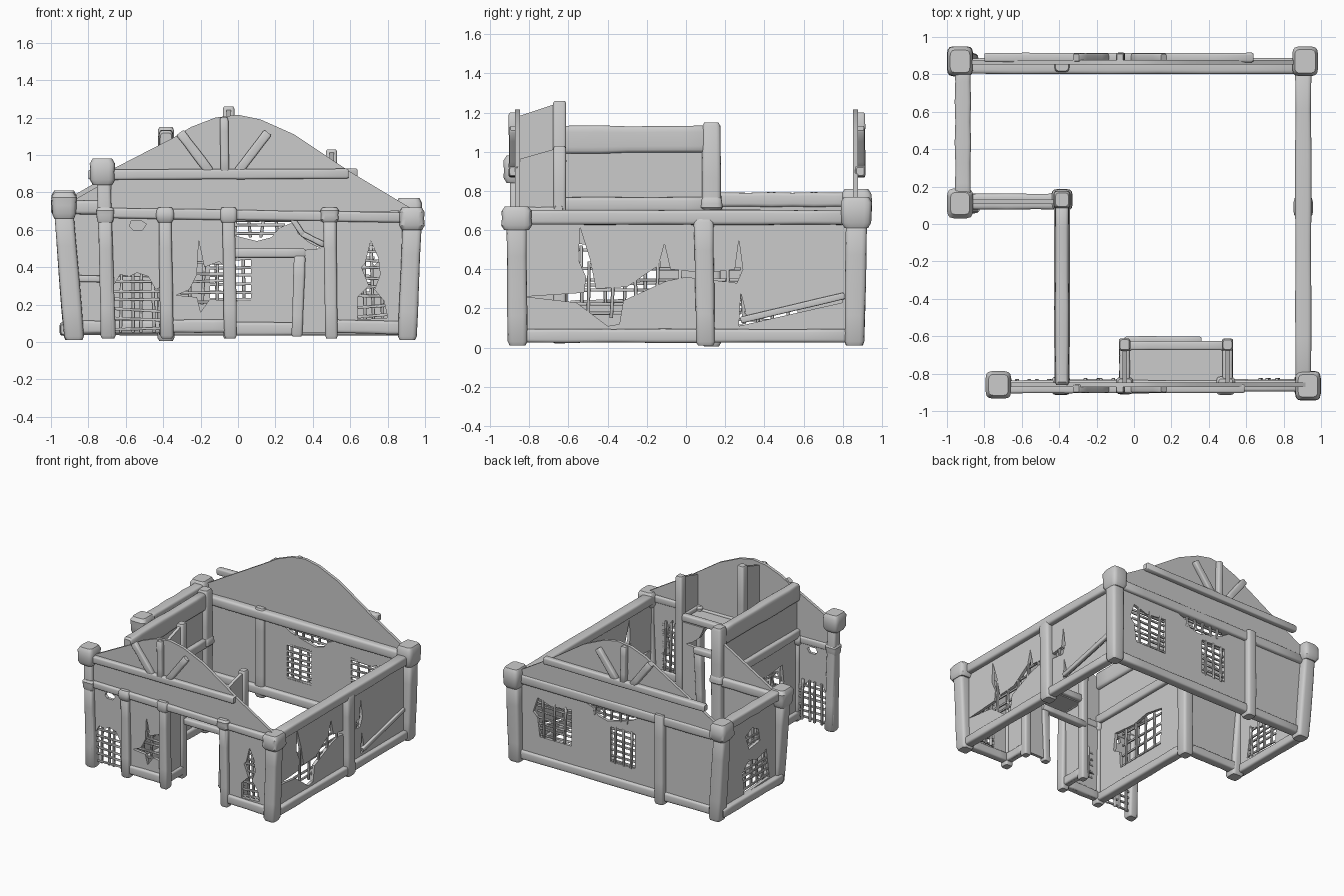
import bpy, bmesh, math, random
from mathutils import Vector, Matrix

if "Cube" in bpy.data.objects:
    bpy.data.objects.remove(bpy.data.objects["Cube"])
random.seed(4)


def finish(name, bm):
    me = bpy.data.meshes.new(name)
    bmesh.ops.recalc_face_normals(bm, faces=bm.faces)
    bm.to_mesh(me)
    bm.free()
    ob = bpy.data.objects.new(name, me)
    bpy.context.collection.objects.link(ob)
    bpy.ops.object.select_all(action='DESELECT')
    ob.select_set(True)
    bpy.context.view_layer.objects.active = ob
    bpy.ops.object.shade_smooth_by_angle(angle=math.radians(40))
    return ob


def add_timber(bm, a, b, w, h, taper=1.0, n=4, sides=16, wob=0.05):
    """Rounded, slightly wobbly timber from a to b; w is across, h the other way."""
    a, b = Vector(a), Vector(b)
    d = (b - a).normalized()
    if abs(d.z) > 0.9:
        s, u = Vector((1, 0, 0)), Vector((0, 1, 0))
    else:
        s = d.cross(Vector((0, 0, 1))).normalized()
        u = s.cross(d)
    e = min(0.2 * min(w, h) / (b - a).length, 0.2)
    stops = [(0, 0.8), (e, 1)] + [(i / n, 1) for i in range(1, n)] + [(1 - e, 1), (1, 0.8)]
    rings = []
    for t, f in stops:
        k = f * (1 + (taper - 1) * t) * random.uniform(1 - wob, 1 + wob)
        c = a.lerp(b, t)
        ring = []
        for j in range(sides):
            g = 2 * math.pi * (j + 0.5) / sides
            x = math.copysign(abs(math.cos(g)) ** 0.4, math.cos(g)) * w / 2 * k
            y = math.copysign(abs(math.sin(g)) ** 0.4, math.sin(g)) * h / 2 * k
            ring.append(bm.verts.new(c + s * x + u * y))
        rings.append(ring)
    for p, q in zip(rings, rings[1:]):
        for j in range(sides):
            bm.faces.new((p[j], p[(j + 1) % sides], q[(j + 1) % sides], q[j]))
    bm.faces.new(rings[0])
    bm.faces.new(rings[-1])


def timber(name, a, b, w, h, **kw):
    bm = bmesh.new()
    add_timber(bm, a, b, w, h, **kw)
    return finish(name, bm)


def at(axis, pos, u, z):
    """Point on a wall: axis 'y' walls run along x, axis 'x' walls run along y."""
    return (u, pos, z) if axis == 'y' else (pos, u, z)


def panel(name, axis, pos, outer, holes=(), thick=0.024):
    """Plaster sheet with ragged openings, from a filled outline."""
    cu = bpy.data.curves.new(name, 'CURVE')
    cu.dimensions, cu.fill_mode, cu.extrude = '2D', 'BOTH', thick / 2
    for pts in [outer, *holes]:
        sp = cu.splines.new('POLY')
        sp.points.add(len(pts) - 1)
        for p, (u, z) in zip(sp.points, pts):
            p.co = (u, z, 0, 1)
        sp.use_cyclic_u = True
    tmp = bpy.data.objects.new("outline", cu)
    bpy.context.collection.objects.link(tmp)
    bpy.context.view_layer.update()
    bm = bmesh.new()
    bm.from_mesh(tmp.evaluated_get(bpy.context.evaluated_depsgraph_get()).to_mesh())
    bpy.data.objects.remove(tmp)
    for v in bm.verts:
        u, z, t = v.co
        v.co = at(axis, pos + t, u, z)
    bmesh.ops.remove_doubles(bm, verts=bm.verts, dist=1e-5)
    return finish(name, bm)


def rect(u0, u1, z0, z1):
    return [(u0, z0), (u1, z0), (u1, z1), (u0, z1)]


def lattice(name, axis, pos, u0, u1, z0, z1, step=0.05, posts=3):
    """Thin laths showing in the broken openings."""
    bm = bmesh.new()
    r = lambda k: random.uniform(-k, k)
    for i in range(int((z1 - z0) / step) + 1):
        z = z0 + i * step
        add_timber(bm, at(axis, pos, u0 - 0.01, z + r(.01)), at(axis, pos, u1 + 0.01, z + r(.01)),
                   0.014, 0.016, n=2, sides=8)
    for i in range(posts):
        u = u0 + (u1 - u0) * (i + 0.5) / posts
        add_timber(bm, at(axis, pos + 0.012, u + r(.01), z0 - 0.02),
                   at(axis, pos + 0.012, u + r(.01), z1 + 0.02), 0.018, 0.018, n=2, sides=8)
    finish(name, bm)


# Corner posts with swollen caps: base xy, top xy, cap range
for name, (bx, by), (tx, ty), z0, z1 in [
        ("front_right_post", (.905, -.86), (.93, -.865), .60, .72),
        ("back_right_post", (.905, .86), (.915, .87), .61, .77),
        ("back_left_post", (-.88, .86), (-.93, .87), .67, .81),
        ("inner_left_post", (-.875, .11), (-.93, .11), .66, .80)]:
    timber(name, (bx, by, 0.01), (tx, ty, z0 + .02), .105, .105)
    timber(name + "_cap", (tx, ty, z0), (tx, ty, z1), .135, .155, n=2)
timber("front_left_post", (-.69, -.86, .02), (-.72, -.86, .9), .075, .08)
timber("front_left_post_cap", (-.725, -.86, .84), (-.725, -.86, .98), .135, .145, n=2)
timber("yard_corner_post", (-.385, .13, .005), (-.385, .13, 1.15), .09, .095)
timber("yard_corner_band", (-.385, .13, .70), (-.385, .13, .77), .11, .11, n=2)

# Front posts with small caps
for i, x in enumerate((-.71, -.39, -.05, .49)):
    timber(f"front_stud_{i}", (x + .01, -.865, .02), (x, -.865, .66), .07, .075)
    timber(f"front_stud_cap_{i}", (x, -.865, .64), (x, -.865, .72), .095, .095, n=2)
timber("right_stud", (.905, .10, .01), (.905, .09, .66), .10, .10)
timber("back_stud", (-.385, .86, .01), (-.385, .86, .73), .085, .10)

# Top and bottom rails of every wall: axis, position, ends, bottom z, top z
for name, ax, p, u0, u1, zb, zt in [
        ("back_wall", 'y', .845, -.9, .9, .07, .68),
        ("right_wall", 'x', .905, -.86, .86, .06, .665),
        ("left_wall", 'x', -.915, .11, .87, .07, .755),
        ("yard_back_wall", 'y', .12, -.9, -.39, .08, .72),
        ("yard_side_wall", 'x', -.385, -.86, .13, .07, .73)]:
    timber(name + "_top_rail", at(ax, p, u0, zt), at(ax, p, u1, zt), .085, .075, n=7)
    timber(name + "_sill", at(ax, p, u0, zb), at(ax, p, u1, zb), .075, .07, n=7)
timber("front_top_rail", (-.72, -.865, .69), (.93, -.865, .665), .06, .055, n=7)
timber("front_sill_left", (-.38, -.86, .085), (-.05, -.86, .085), .06, .07)
timber("front_sill_right", (.49, -.86, .085), (.9, -.86, .075), .06, .07)
timber("yard_back_middle_rail", (-.88, .10, .34), (-.40, .10, .33), .04, .035)

# Broken plaster of the front wall
panel("front_wall_stub", 'y', -.855, [(-.71, .30), (-.66, .31), (-.63, .36), (-.58, .35), (-.54, .37),
      (-.48, .35), (-.44, .28), (-.40, .30), (-.38, .68), (-.71, .68)],
      [[(-.58, .62), (-.56, .60), (-.51, .60), (-.49, .63), (-.52, .65), (-.57, .65)]])
panel("front_wall_middle", 'y', -.855, rect(-.39, -.05, .05, .68),
      [[(-.33, .25), (-.26, .28), (-.22, .36), (-.21, .54), (-.18, .40), (-.10, .43), (-.07, .40),
        (-.07, .22), (-.15, .23), (-.20, .16), (-.22, .24)]])
panel("front_wall_right", 'y', -.855, rect(.49, .92, .05, .67),
      [[(.64, .12), (.80, .13), (.78, .22), (.73, .28), (.76, .36), (.75, .45), (.71, .54),
        (.68, .42), (.66, .40), (.70, .30), (.64, .24)]])
lattice("stub_laths", 'y', -.85, -.66, -.42, .07, .36, posts=4)
lattice("middle_laths", 'y', -.845, -.30, -.07, .22, .44, posts=3)
lattice("right_front_laths", 'y', -.845, .65, .79, .14, .50, posts=3)

# Right wall, cracked along its length
panel("right_wall", 'x', .895, rect(-.87, .87, .05, .68),
      [[(-.82, .26), (-.56, .23), (-.40, .11), (-.34, .12), (-.32, .24), (-.10, .34), (0, .36), (.26, .33),
        (.29, .40), (.27, .55), (.25, .40), (.10, .38), (-.08, .40), (-.11, .53), (-.14, .42),
        (-.30, .31), (-.46, .30), (-.49, .45), (-.54, .61), (-.55, .45), (-.51, .36), (-.52, .28)],
       [(.27, .11), (.80, .23), (.80, .26), (.31, .145), (.30, .20), (.28, .28)]])
lattice("right_laths", 'x', .885, -.55, .27, .17, .42, step=.06, posts=7)
timber("right_loose_board", (.91, .28, .14), (.91, .81, .265), .03, .035)

# Back wall with two barred windows and a hole under the eaves
panel("back_wall", 'y', .85, rect(-.92, .92, .05, .70),
      [rect(-.15, .07, .22, .50),
       [(.42, .25), (.70, .25), (.72, .40), (.76, .44), (.72, .56), (.60, .52), (.42, .54)],
       [(-.20, .65), (-.12, .60), (-.02, .57), (.10, .54), (.18, .56), (.22, .61), (.32, .65)]])
lattice("back_window_bars", 'y', .845, -.15, .07, .23, .49, step=.043, posts=3)
lattice("back_side_window_bars", 'y', .845, .43, .72, .27, .53, step=.043, posts=3)
lattice("eaves_laths", 'y', .845, -.12, .24, .58, .65, step=.045, posts=5)

# Left wall and the two walls of the open yard
panel("left_wall", 'x', -.90, rect(.11, .87, .05, .75),
      [[(.24, .12), (.56, .10), (.58, .28), (.50, .36), (.40, .32), (.28, .36)],
       [(.36, .46), (.50, .44), (.54, .56), (.46, .60), (.38, .56)]])
lattice("left_laths", 'x', -.90, .25, .56, .14, .35, posts=4)
lattice("left_upper_laths", 'x', -.90, .37, .52, .48, .57, posts=2)
panel("yard_back_wall", 'y', .12, [(-.91, .05), (-.39, .05), (-.39, 1.04), (-.91, .74)])
panel("yard_side_wall", 'x', -.385, rect(-.86, .12, .05, 1.02),
      [[(-.60, .22), (-.14, .22), (-.13, .52), (-.30, .55), (-.45, .52), (-.66, .54), (-.68, .40), (-.61, .36)]])
lattice("yard_window_bars", 'x', -.385, -.58, -.15, .24, .50, step=.085, posts=4)
timber("yard_eaves_beam", (-.385, -.86, 1.06), (-.385, .12, 1.065), .075, .14, n=7)

# Gables: sheet, tie beam and fan of struts
arch = [(-.35, 1.09), (-.25, 1.15), (-.12, 1.20), (0, 1.215), (.12, 1.19), (.30, 1.11), (.60, .91), (.95, .70)]
for name, y, yo, left, x0, x1 in [("front_gable", -.86, -.88, [(-.68, .69), (-.68, .92)], -.72, .59),
                                  ("back_gable", .865, .89, [(-.92, .69), (-.92, .76)], -.80, .64)]:
    panel(name, 'y', y, left + arch)
    timber(name + "_tie_beam", (x0, yo, .895), (x1, yo, .90), .05, .055, n=7)
    for i, (a, b) in enumerate([((-.15, .91), (-.31, 1.12)), ((-.07, .91), (-.075, 1.2)), ((0, .91), (.16, 1.12))]):
        timber(f"{name}_strut_{i}", (a[0], yo, a[1]), (b[0], yo, b[1]), .045, .05)

# Recessed porch: side walls, back posts, ceiling and doorway
for name, x, zf, zb in [("porch_left", -.05, 1.18, 1.25), ("porch_right", .50, .96, 1.02)]:
    panel(name + "_wall", 'x', x, [(-.86, .05), (-.65, .05), (-.65, zb), (-.86, zf)])
    timber(name + "_post", (x, -.645, .02), (x, -.645, zb + .01), .06, .065)
    timber(name + "_sill", (x, -.86, .085), (x, -.65, .085), .06, .07)
    timber(name + "_top_rail", (x, -.86, .69), (x, -.65, .69), .055, .055)
timber("porch_back_beam", (-.07, -.65, .70), (.53, -.65, .70), .05, .055)
bm = bmesh.new()
bmesh.ops.create_cube(bm, size=1, matrix=Matrix.Translation((.225, -.755, .675)) @ Matrix.Diagonal((.55, .20, .02, 1)))
finish("porch_ceiling", bm)
panel("porch_back_panel", 'y', -.64, [(.33, .05), (.49, .05), (.49, .67), (.28, .67), (.32, .58), (.38, .53), (.44, .50), (.33, .49)])
timber("door_lintel", (-.05, -.63, .475), (.36, -.63, .475), .06, .05)
timber("door_jamb", (.315, -.64, .03), (.33, -.64, .46), .06, .06)
for i, (a, b) in enumerate([((.29, .66), (.35, .57)), ((.34, .58), (.46, .52))]):
    timber(f"porch_brace_{i}", (a[0], -.66, a[1]), (b[0], -.66, b[1]), .035, .03)
